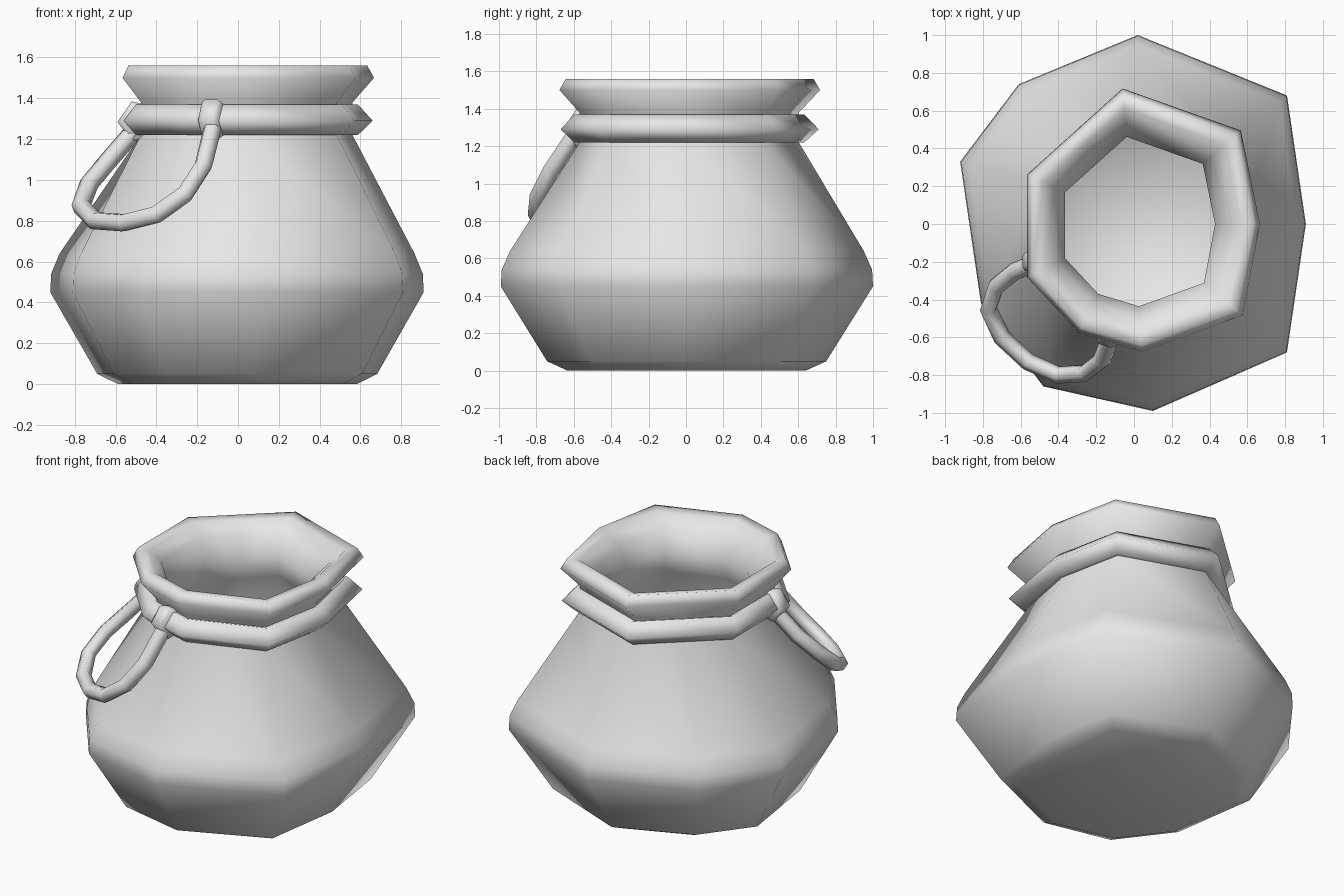
import bpy
import bmesh
from mathutils import Vector

if "Cube" in bpy.data.objects:
    bpy.data.objects.remove(bpy.data.objects["Cube"])

clay = bpy.data.materials.new("plain grey")
clay.use_nodes = True
clay.diffuse_color = (0.8, 0.8, 0.8, 1)
clay.node_tree.nodes["Principled BSDF"].inputs["Base Color"].default_value = (0.8, 0.8, 0.8, 1)

# Uneven outlines of the belly and of the rim, seen from above
BELLY = [(0.02, 1.0), (0.81, 0.68), (0.91, 0), (0.81, -0.68), (0.1, -0.99),
         (-0.48, -0.86), (-0.81, -0.42), (-0.92, 0.33), (-0.61, 0.74)]
RIM = [(-0.06, 0.71), (0.56, 0.49), (0.66, 0), (0.57, -0.48), (0.04, -0.67),
       (-0.29, -0.57), (-0.56, -0.28), (-0.56, 0.26), (-0.31, 0.485)]


def level(outline, scale, z):
    return [Vector((x * scale, y * scale, z)) for x, y in outline]


def loft(name, rings, wrap=False):
    """Skin matching rings; cap both ends unless the rings wrap round."""
    bm = bmesh.new()
    rows = [[bm.verts.new(p) for p in ring] for ring in rings]
    n = len(rows[0])
    pairs = list(zip(rows, rows[1:]))
    if wrap:
        pairs.append((rows[-1], rows[0]))
    else:
        bm.faces.new(rows[0])
        bm.faces.new(rows[-1])
    for a, b in pairs:
        for i in range(n):
            j = (i + 1) % n
            bm.faces.new((a[i], a[j], b[j], b[i]))
    bmesh.ops.recalc_face_normals(bm, faces=bm.faces[:])
    mesh = bpy.data.meshes.new(name)
    bm.to_mesh(mesh)
    bm.free()
    for poly in mesh.polygons:
        poly.use_smooth = True
    mesh.materials.append(clay)
    obj = bpy.data.objects.new(name, mesh)
    bpy.context.collection.objects.link(obj)
    return obj


# Pot: outside from base to lip, then inside from lip to floor
pot = [level(BELLY, s, z) for s, z in
       [(0.64, 0), (0.75, 0.05), (1, 0.45), (0.995, 0.54), (0.95, 0.64)]]
pot += [level(RIM, s, z) for s, z in
        [(0.85, 1.22), (0.85, 1.38), (1.01, 1.5), (0.96, 1.56),
         (0.86, 1.55), (0.74, 1.48), (0.65, 1.35), (0.67, 1.22)]]
pot += [level(BELLY, s, z) for s, z in [(0.92, 0.54), (0.6, 0.04)]]
loft("pot", pot)

# Neck band: a rounded section carried round the rim outline
SECTION = [(1.0, 1.29), (0.89, 1.37), (0.78, 1.35), (0.78, 1.23), (0.89, 1.22)]
loft("neck_band", [level(RIM[:-1], s, z) for s, z in SECTION], wrap=True)


# Clips wrapped around the band where the handle hangs
def clip(name, centre, outward):
    c, n = Vector(centre), Vector(outward).normalized()
    along = Vector((-n.y, n.x, 0))
    shape = [(0.09, 0), (0.02, 0.1), (-0.06, 0.08), (-0.06, -0.08), (0.02, -0.1)]
    rings = []
    for offset, size in [(-0.05, 0.85), (-0.03, 1), (0.03, 1), (0.05, 0.85)]:
        rings.append([c + along * offset + n * (u * size) + Vector((0, 0, v * size))
                      for u, v in shape])
    loft(name, rings)


clip("front_clip", (-0.125, -0.56, 1.295), (-0.29, -0.957, 0))
clip("side_clip", (-0.5, -0.2, 1.285), (-1, 0, 0))

# Drooping ring handle
path = [(-0.5, -0.2, 1.25), (-0.63, -0.25, 1.1), (-0.73, -0.33, 0.98),
        (-0.77, -0.45, 0.87), (-0.7, -0.6, 0.8), (-0.56, -0.73, 0.79),
        (-0.4, -0.8, 0.83), (-0.26, -0.79, 0.93), (-0.17, -0.72, 1.07),
        (-0.125, -0.6, 1.25)]
curve = bpy.data.curves.new("handle", "CURVE")
curve.dimensions = "3D"
curve.bevel_depth = 0.047
curve.bevel_resolution = 1
curve.use_fill_caps = True
spline = curve.splines.new("POLY")
spline.points.add(len(path) - 1)
for point, p in zip(spline.points, path):
    point.co = (*p, 1)
spline.use_smooth = True
curve.materials.append(clay)
handle = bpy.data.objects.new("handle", curve)
bpy.context.collection.objects.link(handle)
